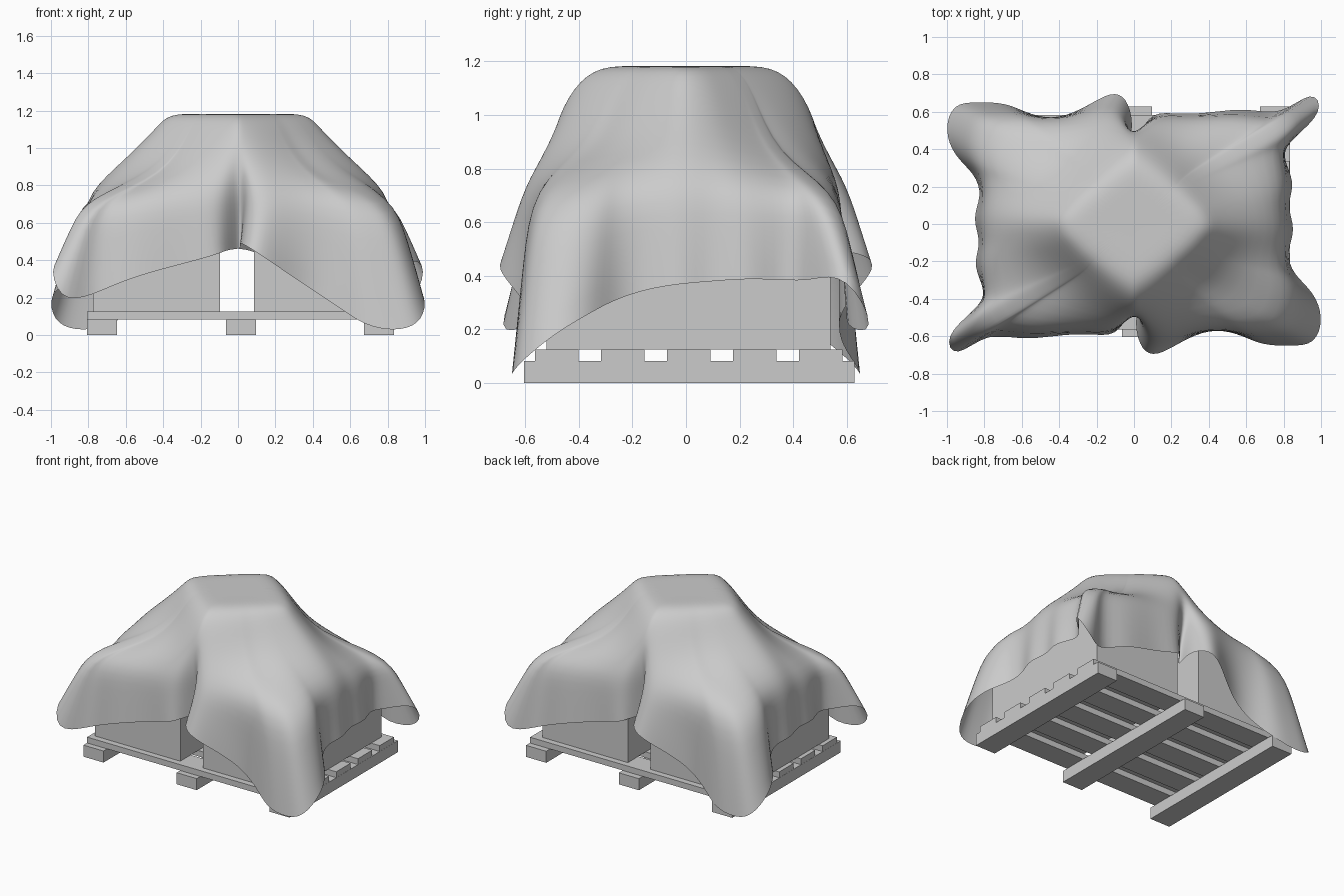
import bpy, bmesh, math

if "Cube" in bpy.data.objects:
    bpy.data.objects.remove(bpy.data.objects["Cube"])


def box(name, x0, x1, y0, y1, z0, z1, turn=0):
    bpy.ops.mesh.primitive_cube_add(size=1, location=((x0 + x1) / 2, (y0 + y1) / 2, (z0 + z1) / 2),
                                    rotation=(0, 0, turn))
    ob = bpy.context.object
    ob.name = name
    ob.scale = (x1 - x0, y1 - y0, z1 - z0)
    bpy.ops.object.transform_apply(location=False, rotation=False, scale=True)
    return ob


# Pallet: three runners and five deck boards
for i, x in enumerate((-0.727, 0.015, 0.753)):
    box(f"pallet_runner_{i + 1}", x - 0.08, x + 0.08, -0.605, 0.628, 0, 0.083)
for i in range(5):
    y = -0.483 + i * 0.2465
    box(f"pallet_board_{i + 1}", -0.806, 0.832, y - 0.081, y + 0.081, 0.083, 0.125)

# Two crates side by side, a third turned 45 degrees on top
box("left_crate", -0.775, -0.095, -0.52, 0.54, 0.125, 0.64)
box("right_crate", 0.085, 0.765, -0.52, 0.54, 0.125, 0.64)
box("top_crate", -0.235, 0.235, -0.235, 0.235, 0.64, 1.14, math.radians(45))

# Cover hem, front fold to back fold around the right side; the rest is its half turn
half = [
    (0.03, -0.40, 0.46), (0.00, -0.54, 0.50), (0.04, -0.68, 0.48), (0.12, -0.71, 0.43),
    (0.25, -0.63, 0.34), (0.40, -0.56, 0.24), (0.55, -0.58, 0.14), (0.68, -0.65, 0.05),
    (0.83, -0.65, 0.02), (0.97, -0.65, 0.05), (1.015, -0.50, 0.18), (0.96, -0.36, 0.26),
    (0.85, -0.27, 0.31), (0.81, -0.15, 0.35), (0.87, -0.03, 0.37), (0.81, 0.10, 0.38),
    (0.87, 0.22, 0.39), (0.78, 0.37, 0.385), (0.85, 0.46, 0.38), (1.02, 0.60, 0.42),
    (0.96, 0.73, 0.17), (0.78, 0.57, 0.21), (0.60, 0.63, 0.30), (0.30, 0.575, 0.38),
    (0.11, 0.61, 0.43), (0.05, 0.52, 0.46)]
hem = half + [(-x, -y, z) for x, y, z in half]

# Evened-out directions for the upper rings, so the folds do not tangle there
dirs = [(x, y) for x, y, z in half]
for i, x in {0: 0.0, 1: 0.06, 2: 0.12, 3: 0.19, 4: 0.28, 23: 0.32, 24: 0.17, 25: 0.07}.items():
    dirs[i] = (x, 0.57 if i > 9 else -0.57)
dirs += [(-x, -y) for x, y in dirs]


def rounded(d, a, b, n):
    """Point on a superellipse in direction d, and how diagonal that direction is."""
    x, y = d[0] / 0.8, d[1] / 0.57
    r = (abs(x) ** n + abs(y) ** n) ** (1 / n)
    diag = min(abs(x), abs(y)) / max(abs(x), abs(y))
    return a * x / r, b * y / r, diag


# Rings from the top down: half width, half depth, squareness, height, diagonal sag,
# pull towards the hem in plan and in height
rings = [(0.20, 0.18, 1.2, 1.182, 0, 0, 0), (0.395, 0.325, 1.2, 1.185, 0, 0, 0),
         (0.455, 0.425, 1.25, 1.11, 0.02, 0, 0), (0.615, 0.505, 1.5, 0.945, 0.10, 0.03, 0),
         (0.79, 0.565, 10, 0.77, 0.05, 0.2, 0), (0.80, 0.57, 10, 0.74, 0.02, 0.55, 0.4),
         (0.82, 0.58, 8, 0.745, 0, 1, 1)]
bm = bmesh.new()
loops = []
for a, b, n, z, sag, pull, drop in rings:
    loop = []
    for i, (p, d) in enumerate(zip(hem, dirs)):
        x, y, diag = rounded(d, a, b, n)
        h = z - sag * diag
        k = min(1, pull + 0.4) if pull > 0.1 and i % len(half) == 0 else pull  # deeper centre fold
        loop.append(bm.verts.new((x + (p[0] - x) * k, y + (p[1] - y) * k, h + (p[2] - h) * drop)))
    loops.append(loop)
bm.faces.new(loops[0])
count = len(hem)
for up, low in zip(loops, loops[1:]):
    for i in range(count):
        j = (i + 1) % count
        bm.faces.new((up[i], low[i], low[j], up[j]))
bmesh.ops.recalc_face_normals(bm, faces=bm.faces)
mesh = bpy.data.meshes.new("cloth_cover")
bm.to_mesh(mesh)
bm.free()
mesh.shade_smooth()
cover = bpy.data.objects.new("cloth_cover", mesh)
bpy.context.collection.objects.link(cover)
sub = cover.modifiers.new("soften", 'SUBSURF')
sub.levels = sub.render_levels = 2
